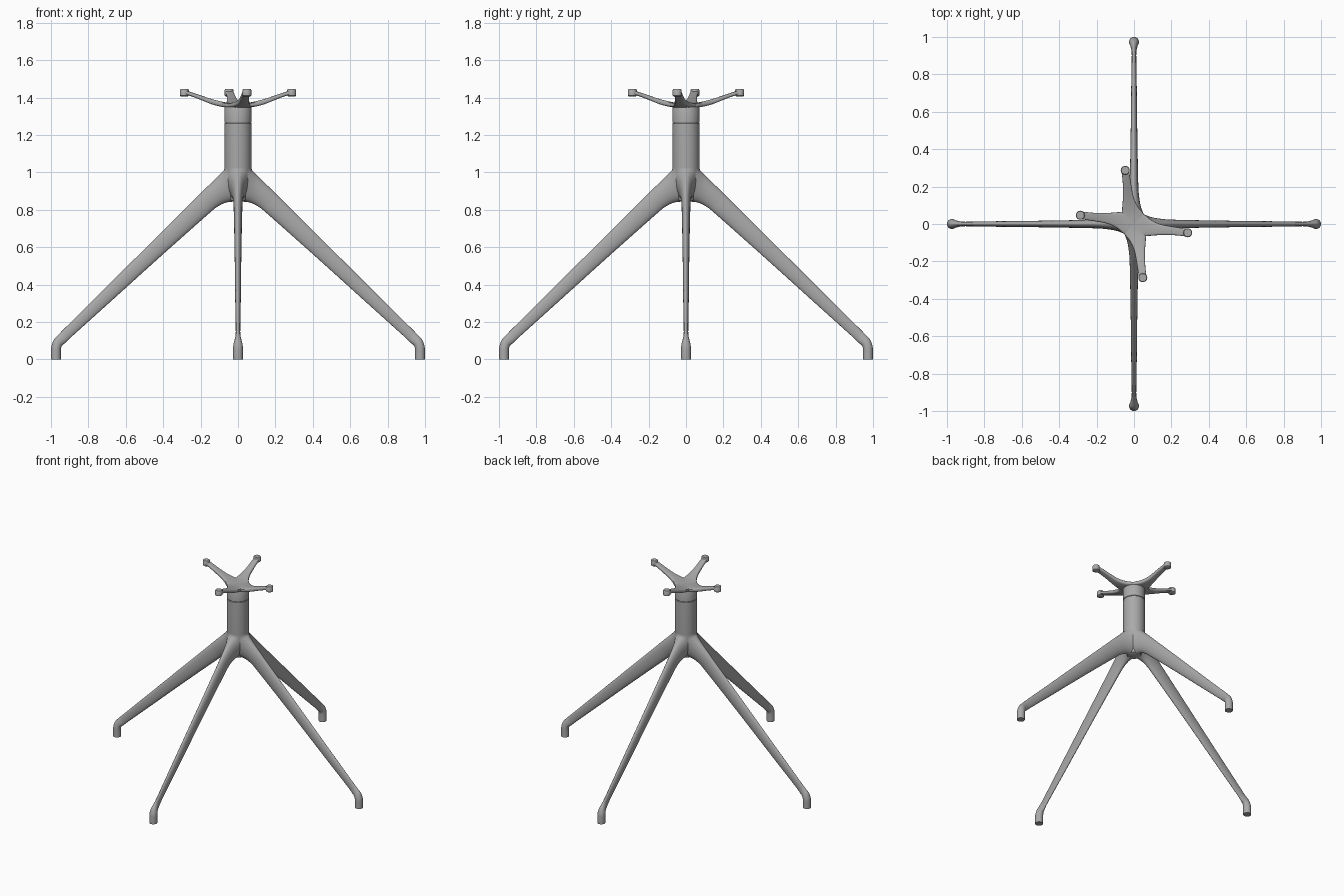
import bpy, bmesh, math
from mathutils import Vector, Matrix

if "Cube" in bpy.data.objects:
    bpy.data.objects.remove(bpy.data.objects["Cube"])

metal = bpy.data.materials.new("satin grey metal")
metal.diffuse_color = (0.4, 0.4, 0.4, 1)
metal.use_nodes = True
metal.node_tree.nodes["Principled BSDF"].inputs["Base Color"].default_value = metal.diffuse_color


def finish(name, bm, angle=40):
    bmesh.ops.recalc_face_normals(bm, faces=bm.faces)
    me = bpy.data.meshes.new(name)
    bm.to_mesh(me)
    bm.free()
    me.materials.append(metal)
    ob = bpy.data.objects.new(name, me)
    bpy.context.collection.objects.link(ob)
    bpy.ops.object.select_all(action='DESELECT')
    ob.select_set(True)
    bpy.context.view_layer.objects.active = ob
    bpy.ops.object.shade_smooth_by_angle(angle=math.radians(angle))
    return ob


def skin(bm, rings):
    """Bridge equal rings of points and cap both ends."""
    vs = [[bm.verts.new(p) for p in r] for r in rings]
    n = len(vs[0])
    for a, b in zip(vs, vs[1:]):
        for i in range(n):
            bm.faces.new((a[i], a[(i + 1) % n], b[(i + 1) % n], b[i]))
    bm.faces.new(vs[0])
    bm.faces.new(vs[-1])


def smooth_rows(rows, steps=4):
    """Catmull-Rom interpolation through rows of section values."""
    R = [rows[0]] + rows + [rows[-1]]
    out = []
    for k in range(1, len(R) - 2):
        for s in range(steps):
            t = s / steps
            out.append([0.5 * (2 * b + (c - a) * t + (2 * a - 5 * b + 4 * c - d) * t * t
                               + (3 * b - a - 3 * c + d) * t ** 3)
                        for a, b, c, d in zip(*R[k - 1:k + 3])])
    return out + [rows[-1]]


def lathe(name, profile, n=48):
    bm = bmesh.new()
    skin(bm, [[(r * math.cos(2 * math.pi * i / n), r * math.sin(2 * math.pi * i / n), z)
               for i in range(n)] for r, z in profile])
    return finish(name, bm)


# Legs: outer r, outer z, inner r, inner z, half width; each leg flows out of the column
LEG = [(.071, 1.04, -.071, 1.04, .071), (.074, 1.015, -.06, .93, .068),
       (.087, 1.0, -.03, .86, .058), (.107, .98, .02, .845, .044),
       (.137, .95, .066, .838, .034), (.185, .903, .112, .815, .027),
       (.25, .838, .17, .767, .023), (.5, .59, .43, .536, .018),
       (.75, .341, .69, .301, .015), (.925, .168, .88, .13, .012),
       (.96, .132, .922, .09, .016), (.984, .106, .94, .075, .022),
       (.997, .072, .946, .06, .026), (1.0, .04, .947, .04, .0265),
       (1.0, .0, .947, .0, .0265)]
N = 28
for k, name in enumerate(("right_leg", "back_leg", "left_leg", "front_leg")):
    rot = Matrix.Rotation(k * math.pi / 2, 3, 'Z')
    rings = []
    for ro, zo, ri, zi, w in smooth_rows(LEG):
        c = Vector(((ro + ri) / 2, 0, (zo + zi) / 2))
        h = Vector(((ro - ri) / 2, 0, (zo - zi) / 2))
        rings.append([rot @ (c + h * math.cos(2 * math.pi * i / N)
                             + Vector((0, w * math.sin(2 * math.pi * i / N), 0)))
                      for i in range(N)])
    bm = bmesh.new()
    skin(bm, rings)
    finish(name, bm)

# Central column with hub core, then the swivel collar above a thin groove
lathe("column", [(.03, .843), (.045, .85), (.055, .88), (.064, .94), (.07, .99), (.072, 1.03),
                 (.072, 1.262), (.07, 1.264)])
lathe("swivel_groove", [(.068, 1.25), (.068, 1.28)])
lathe("swivel_collar", [(.07, 1.266), (.072, 1.268), (.072, 1.35), (.07, 1.354)])

# Seat spider: x, y, z, half width, half thickness of one arm
ARM = [(0, 0, 1.357, .068, .012), (.05, -.006, 1.359, .06, .013), (.09, -.02, 1.365, .043, .014),
       (.14, -.03, 1.378, .029, .014), (.2, -.036, 1.4, .023, .012),
       (.25, -.042, 1.418, .021, .011), (.285, -.047, 1.428, .021, .011)]


def arm_place(k, p):
    """Two opposite arms, and the same pair mirrored over the diagonal."""
    x, y, z = p
    return ((x, y, z), (y, x, z), (-x, -y, z), (-y, -x, z))[k]


M = 20
for k, name in enumerate(("right_arm", "back_arm", "left_arm", "front_arm")):
    rings = []
    for x, y, z, w, t in smooth_rows(ARM):
        ring = []
        for i in range(M):
            a = 2 * math.pi * i / M
            c, s = math.cos(a), math.sin(a)
            ring.append(arm_place(k, (x, y + w * math.copysign(abs(c) ** .5, c),
                                      z + t * math.copysign(abs(s) ** .5, s))))
        rings.append(ring)
    bm = bmesh.new()
    skin(bm, rings)
    # round mounting pad on the arm tip
    pad = []
    for r, z in ((.02, 1.407), (.024, 1.41), (.024, 1.441), (.021, 1.445)):
        pad.append([arm_place(k, (.287 + r * math.cos(2 * math.pi * i / 24),
                                  -.047 + r * math.sin(2 * math.pi * i / 24), z))
                    for i in range(24)])
    skin(bm, pad)
    finish(name, bm)
